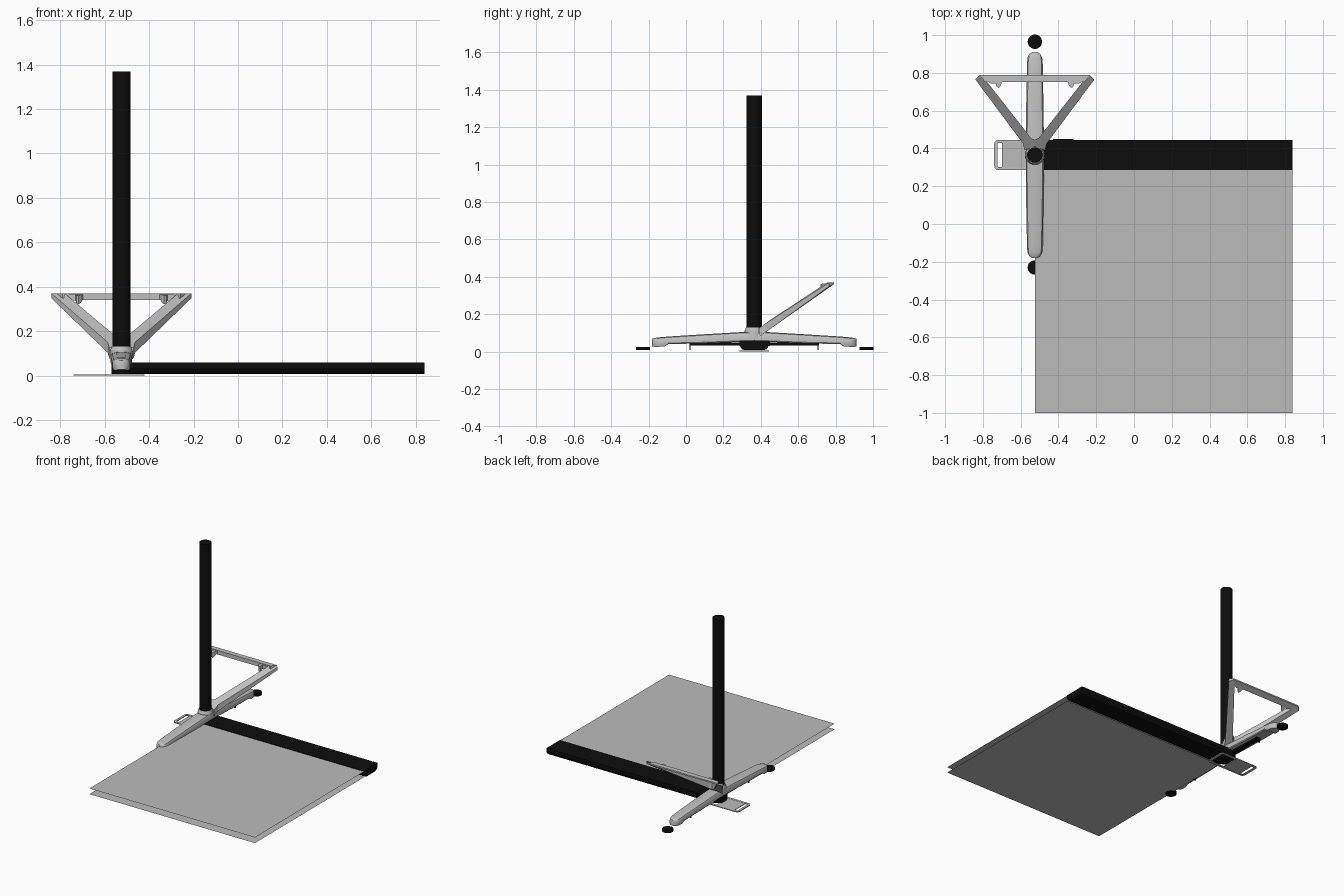
import bpy, bmesh, math
from mathutils import Vector

cube = bpy.data.objects.get("Cube")
if cube:
    bpy.data.objects.remove(cube, do_unlink=True)


def material(name, value):
    m = bpy.data.materials.new(name)
    m.use_nodes = True
    col = (value, value, value, 1)
    m.diffuse_color = col
    m.node_tree.nodes["Principled BSDF"].inputs["Base Color"].default_value = col
    return m


SILVER = material("silver grey", 0.53)
SHEET = material("sheet grey", 0.5)
BLACK = material("black", 0.004)
PX, PY = -0.525, 0.365   # pole axis


def finish(name, bm, mat, smooth=True):
    bmesh.ops.recalc_face_normals(bm, faces=bm.faces)
    me = bpy.data.meshes.new(name)
    bm.to_mesh(me)
    bm.free()
    ob = bpy.data.objects.new(name, me)
    bpy.context.collection.objects.link(ob)
    me.materials.append(mat)
    if smooth:
        bpy.ops.object.select_all(action='DESELECT')
        ob.select_set(True)
        bpy.context.view_layer.objects.active = ob
        bpy.ops.object.shade_smooth_by_angle(angle=math.radians(35))
    return ob


def loft(bm, rings):
    """Skin a list of equal-length closed rings and cap both ends."""
    vs = [[bm.verts.new(p) for p in r] for r in rings]
    n = len(vs[0])
    for a, b in zip(vs, vs[1:]):
        for i in range(n):
            j = (i + 1) % n
            bm.faces.new((a[i], a[j], b[j], b[i]))
    bm.faces.new(vs[0])
    bm.faces.new(vs[-1])


def prism(bm, outline, low, high):
    """Stand an outline between two height functions of y."""
    loft(bm, [[(x, y, f(y)) for x, y in outline] for f in (low, high)])


def flat(z):
    return lambda y: z


def box(bm, x0, x1, y0, y1, z0, z1):
    prism(bm, [(x0, y0), (x1, y0), (x1, y1), (x0, y1)], flat(z0), flat(z1))


def cylinder(bm, x, y, z0, z1, r, sides=32, r2=None):
    loft(bm, [[(x + q * math.cos(2 * math.pi * i / sides),
                y + q * math.sin(2 * math.pi * i / sides), z) for i in range(sides)]
              for z, q in ((z0, r), (z1, r2 or r))])


# Upright pole
bm = bmesh.new()
cylinder(bm, PX, PY, 0.06, 1.37, 0.041)
finish("pole", bm, BLACK)

# Long case lying on the floor, with a chamfered section
bm = bmesh.new()
section = [(-.08, .06), (.08, .06), (.08, .035), (.065, .012), (.05, .008),
           (-.05, .008), (-.065, .012), (-.08, .035)]
loft(bm, [[(x, PY + y * s, z) for y, z in section]
          for x, s in ((-.57, .5), (-.555, .75), (-.52, 1), (.84, 1))])
box(bm, -.43, -.32, .44, .449, .03, .055)
finish("long_case", bm, BLACK, False)

# Two paper-thin sheets leaving the case
for name, z in (("upper_sheet", .056), ("lower_sheet", .014)):
    bm = bmesh.new()
    bm.faces.new([bm.verts.new((x, y, z)) for x, y in
                  ((PX, -1), (.84, -1), (.84, .29), (PX, .29))])
    finish(name, bm, SHEET, False)

# Arched foot bar: offset from pole, half width, underside, top
half = [(0, .048, .055, .107), (.08, .048, .052, .104), (.25, .046, .045, .094),
        (.46, .042, .040, .081), (.48, .042, .027, .079), (.515, .039, .026, .076),
        (.535, .029, .026, .073), (.546, .012, .027, .069)]
stations = [(-d, w, b, t) for d, w, b, t in reversed(half)] + half[1:]
bm = bmesh.new()
rings = []
for d, w, b, t in stations:
    y = PY + d
    rings.append([(PX + s * w, y, z) for s, z in
                  ((-.9, b), (.9, b), (1, b + .006), (1, t - .016),
                   (.85, t - .005), (.45, t), (-.45, t), (-.85, t - .005),
                   (-1, t - .016), (-1, b + .006))])
loft(bm, rings)
finish("foot_bar", bm, SILVER)

# Hub collar around the pole
bm = bmesh.new()
cylinder(bm, PX, PY, .075, .112, .053, 32, .051)
cylinder(bm, PX, PY, .112, .13, .051, 32, .044)
finish("hub_collar", bm, SILVER)

# Sloping triangular brace


def brace_low(y):
    return min(.36, .10 + .72 * (y - .42))


def brace_top(y):
    return min(.37, .14 + .72 * (y - .41))


bm = bmesh.new()
for s in (-1, 1):
    arm = [(.315, .765), (.29, .79), (.255, .755), (.02, .455), (0, .445),
           (0, .41), (.055, .39), (.062, .425)]
    prism(bm, [(PX + s * x, y) for x, y in arm], brace_low, brace_top)
    # Small hooks inside the corners
    hook = [(.26, .757), (.17, .757), (.175, .748), (.182, .73), (.192, .72),
            (.203, .727), (.207, .743), (.235, .745)]
    prism(bm, [(PX + s * x, y) for x, y in hook],
          lambda y: brace_low(y) + .005, lambda y: brace_top(y) - .005)
box_outline = [(-.292, .79), (.292, .79), (.265, .753), (-.265, .753)]
prism(bm, [(PX + x, y) for x, y in box_outline], brace_low, brace_top)
finish("triangular_brace", bm, SILVER, False)

# Round floor pads
for name, y in (("front_pad", -.23), ("back_pad", .965)):
    bm = bmesh.new()
    cylinder(bm, PX, y, .008, .026, .038)
    finish(name, bm, BLACK)

# Strip with end pins beneath the foot bar
bm = bmesh.new()
box(bm, PX - .018, PX + .018, .02, .71, .034, .05)
for y in (.022, .705):
    box(bm, PX - .012, PX + .012, y - .003, y + .003, .008, .04)
finish("under_strip", bm, BLACK, False)

# Flat pull tab: rounded frame with a plate inside
bm = bmesh.new()
rings = []
for inset in (0, .017):
    ring = []
    r = .022 - inset
    for cx, cy, a0 in ((-.442, .423, 0), (-.718, .423, 90),
                       (-.718, .307, 180), (-.442, .307, 270)):
        for k in range(5):
            a = math.radians(a0 + k * 22.5)
            ring.append((cx + r * math.cos(a), cy + r * math.sin(a)))
    rings.append(ring)
outer, inner = rings
path = [[(x, y, z) for x, y in ring] for ring, z in
        ((outer, 0), (outer, .006), (inner, .006), (inner, 0))]
vs = [[bm.verts.new(p) for p in r] for r in path]
for a, b in zip(vs, vs[1:] + vs[:1]):
    for i in range(len(a)):
        j = (i + 1) % len(a)
        bm.faces.new((a[i], a[j], b[j], b[i]))
finish("tab_frame", bm, SILVER, False)
bm = bmesh.new()
box(bm, -.70, -.55, .302, .428, .001, .005)
finish("tab_plate", bm, SHEET, False)
